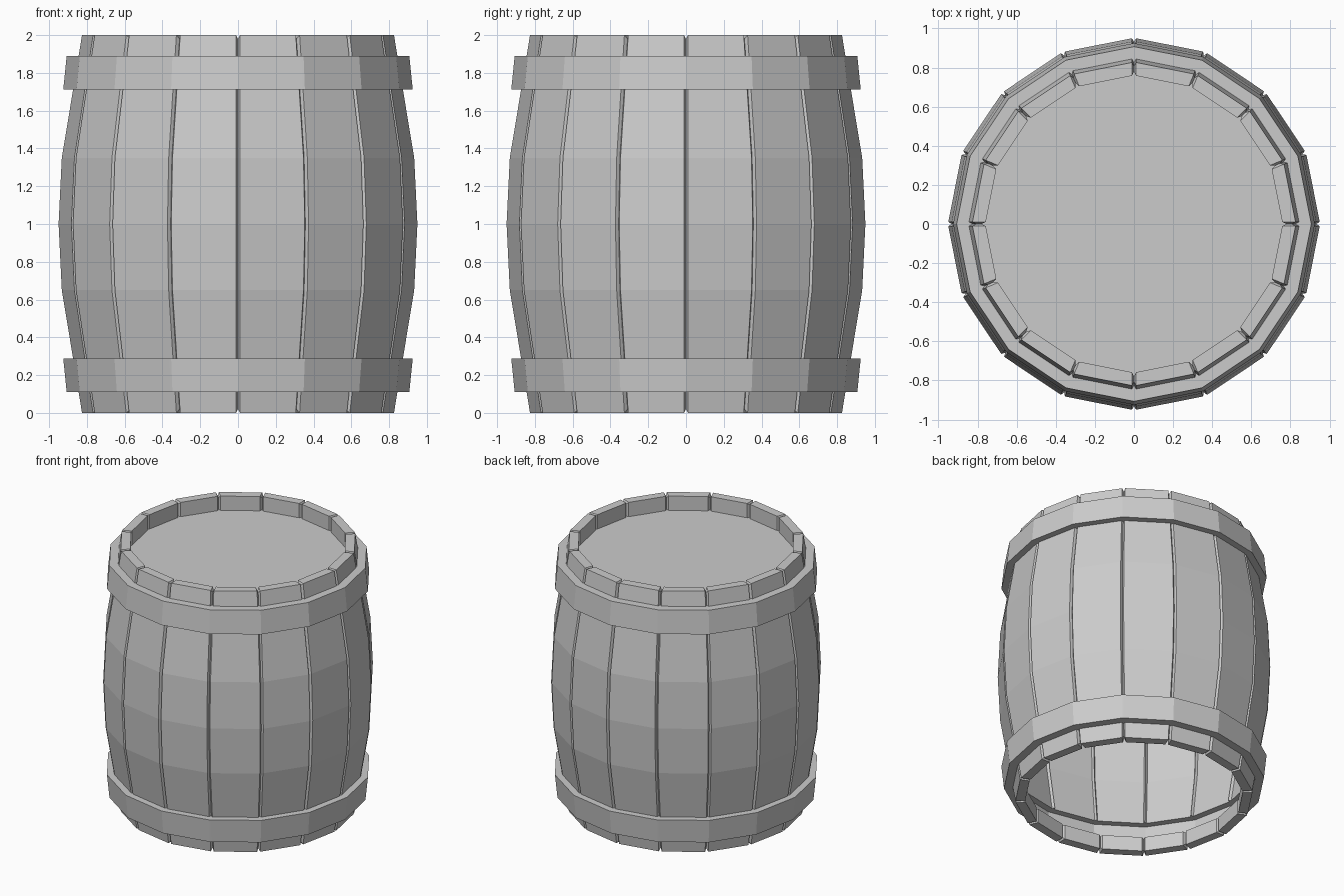
import bpy, bmesh, math

if "Cube" in bpy.data.objects:
    bpy.data.objects.remove(bpy.data.objects["Cube"])

STAVES = 16
GAP = 0.011      # half width of the groove between staves
DEPTH = 0.02     # groove depth


def sweep(name, profile, cap_first=False):
    """Revolve (r, z, groove_dr, groove_dz) points around z, with a groove at each stave seam."""
    bm = bmesh.new()
    rings = []
    for r, z, dr, dz in profile:
        ring = []
        for i in range(STAVES):
            a = 2 * math.pi * i / STAVES
            # flat-sided stave edges either side of the seam, groove bottom between
            rad, tan = r - GAP * math.sin(math.pi / STAVES), GAP
            for x, y, h in ((rad, -tan, 0), (r + dr, 0, dz), (rad, tan, 0)):
                ring.append(bm.verts.new((x * math.cos(a) - y * math.sin(a),
                                          x * math.sin(a) + y * math.cos(a), z + h)))
        rings.append(ring)
    n = STAVES * 3
    for lo, hi in zip(rings, rings[1:]):
        for i in range(n):
            j = (i + 1) % n
            bm.faces.new((lo[i], lo[j], hi[j], hi[i]))
    if cap_first:
        bm.faces.new(rings[0])
    me = bpy.data.meshes.new(name)
    bm.to_mesh(me)
    bm.free()
    ob = bpy.data.objects.new(name, me)
    bpy.context.collection.objects.link(ob)
    return ob


def flip(profile):
    """Mirror a profile top to bottom, keeping its direction."""
    return [(r, 2 - z, dr, -dz) for r, z, dr, dz in reversed(profile)]


D = DEPTH
# bottom rim: inner lip, end grain, outside up to the hoop
rim = [(0.76, 0.11, D, 0), (0.76, 0, D, D), (0.828, 0, -D, D), (0.846, 0.11, -D, 0)]
# hoop: a channel raised from the staves, hollow behind
hoop = [(0.846, 0.11, -D, 0), (0.907, 0.11, 0, 0), (0.925, 0.287, 0, 0), (0.875, 0.287, -D, 0)]
# bulging middle of the staves
belly = [(0.875, 0.287, -D, 0), (0.935, 0.65, -D, 0), (0.952, 1, -D, 0)]

sweep("bottom_rim", rim)
sweep("bottom_hoop", hoop)
sweep("staves", belly + flip(belly)[1:])
sweep("top_hoop", flip(hoop))
sweep("top_rim", flip(rim))

# lid recessed inside the top rim, barrel is open underneath
bm = bmesh.new()
bmesh.ops.create_circle(bm, cap_ends=True, segments=STAVES, radius=0.78)
for v in bm.verts:
    v.co.z = 1.89
me = bpy.data.meshes.new("lid")
bm.to_mesh(me)
bm.free()
bpy.context.collection.objects.link(bpy.data.objects.new("lid", me))
